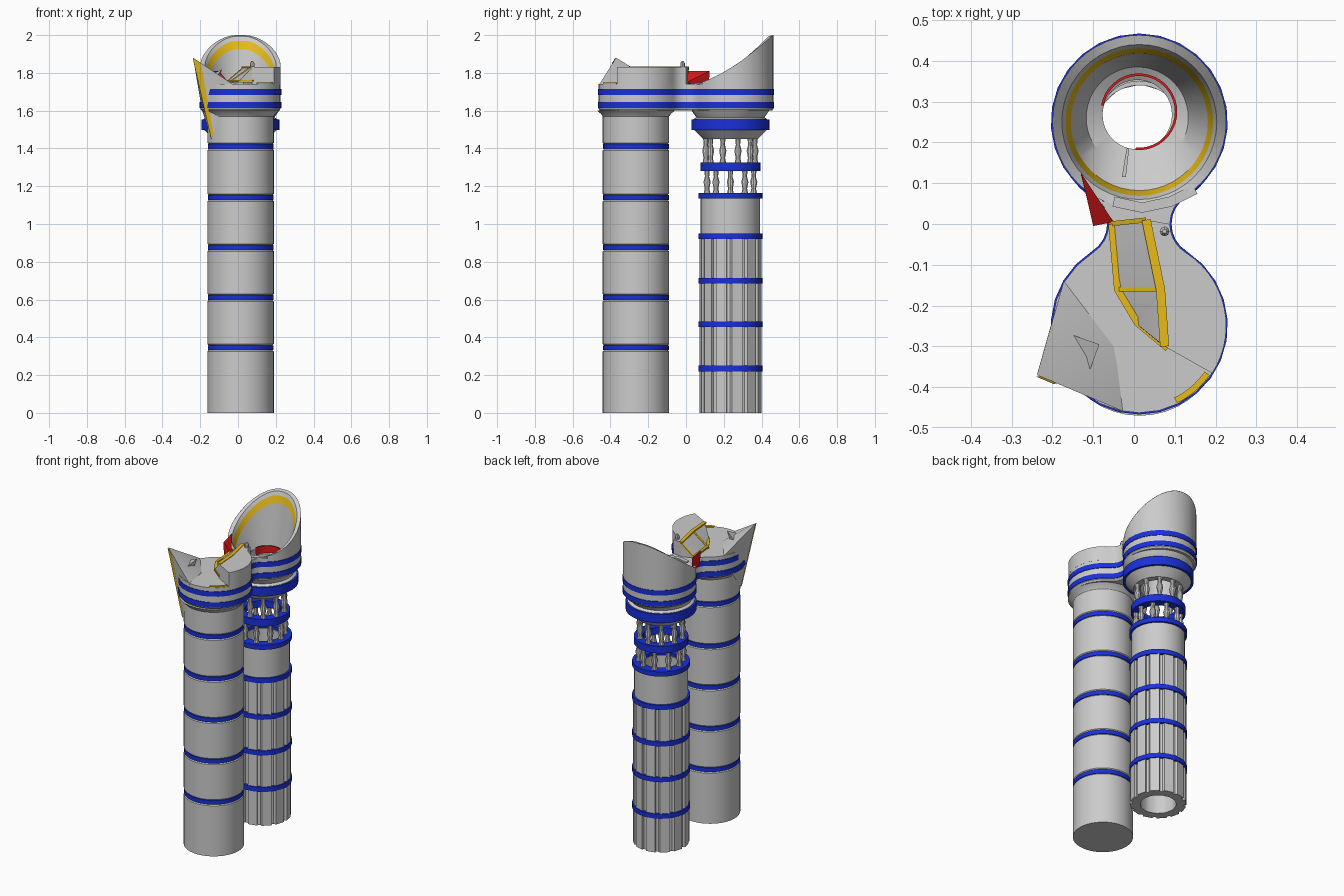
import bpy, bmesh, math
from math import cos, sin, radians, pi
from mathutils import Vector

if "Cube" in bpy.data.objects:
    bpy.data.objects.remove(bpy.data.objects["Cube"])

CX, YL, R, RF, NX = 0.013, 0.25, 0.213, 0.0825, 0.1575   # figure-eight platform
ANG = math.degrees(math.atan2(YL, NX))
FRONT, REAR = (0.014, -0.265), (CX, 0.235)


def material(name, rgb):
    m = bpy.data.materials.new(name)
    m.diffuse_color = (*rgb, 1)
    m.use_nodes = True
    m.node_tree.nodes["Principled BSDF"].inputs["Base Color"].default_value = m.diffuse_color
    return m


BLUE = material("blue", (0.01, 0.03, 0.7))
YELLOW = material("yellow", (0.8, 0.5, 0.01))
RED = material("red", (0.7, 0.01, 0.01))


def mesh(name, verts, faces, mat=None):
    me = bpy.data.meshes.new(name)
    me.from_pydata(verts, [], faces)
    bm = bmesh.new()
    bm.from_mesh(me)
    bmesh.ops.recalc_face_normals(bm, faces=bm.faces)
    bm.to_mesh(me)
    bm.free()
    ob = bpy.data.objects.new(name, me)
    bpy.context.collection.objects.link(ob)
    if mat:
        me.materials.append(mat)
    bpy.ops.object.select_all(action='DESELECT')
    ob.select_set(True)
    bpy.context.view_layer.objects.active = ob
    bpy.ops.object.shade_smooth_by_angle(angle=radians(28))
    return ob


def loft(name, rings, mat=None, tube=False, caps=False, closed=True):
    n, k = len(rings[0]), len(rings)
    faces = []
    for i in range(k if tube else k - 1):
        a, b = i * n, (i + 1) % k * n
        for j in range(n if closed else n - 1):
            h = (j + 1) % n
            faces.append((a + j, a + h, b + h, b + j))
    if caps:
        faces += [tuple(range(n)), tuple(range((k - 1) * n, k * n))]
    return mesh(name, [p for r in rings for p in r], faces, mat)


def circle(c, r, z, n=40):
    return [(c[0] + r * cos(2 * pi * i / n), c[1] + r * sin(2 * pi * i / n), z) for i in range(n)]


def lathe(name, prof, c, mat=None, n=40, tube=False):
    return loft(name, [circle(c, r, z, n) for r, z in prof], mat, tube, not tube)


def ring(name, c, r0, r1, z0, z1, mat=None):
    return lathe(name, [(r0, z0), (r1, z0), (r1, z1), (r0, z1)], c, mat, tube=True)


def arc(x, y, r, a0, a1, n):
    return [(x + r * cos(radians(a0 + (a1 - a0) * i / n)),
             y + r * sin(radians(a0 + (a1 - a0) * i / n))) for i in range(n + 1)]


def outline(o=0.0, inner=False):
    pts = arc(CX, -YL, R + o, ANG, ANG - 180 - 2 * ANG, 22)
    pts += arc(CX - NX, 0, RF - o, -ANG, ANG, 8)[1:]
    pts += arc(CX, YL, R + o, 180 + ANG, 360 - ANG if inner else -ANG, 8 if inner else 22)[1:]
    return pts + arc(CX + NX, 0, RF - o, 180 - ANG, 180 + ANG, 8)[1:-1]


def rim(y):
    return 1.74 + 0.26 * max(0, min(1, (y - 0.03) / 0.43)) ** 1.5


def prism(name, pts, z0, z1, mat=None):
    return loft(name, [[(x, y, z) for x, y in pts] for z in (z0, z1)], mat, caps=True)


def strip(name, path, w, mat, lift=0.004):
    """Flat ribbon lying just over a path"""
    rows = []
    for i, p in enumerate(path):
        d = Vector(path[min(i + 1, len(path) - 1)]) - Vector(path[max(i - 1, 0)])
        s = Vector((-d.y, d.x, 0)).normalized() * w / 2
        up = Vector((0, 0, lift))
        p = Vector(p)
        rows.append([p - s - up, p + s - up, p + s + up, p - s + up])
    return loft(name, rows, mat, caps=True)


# Front tower: bevelled drums with blue bands in the grooves
prof = [(0.176, 0)]
for i, z in enumerate((0.345, 0.61, 0.875, 1.14, 1.41)):
    prof += [(0.176, z - 0.02), (0.166, z - 0.01), (0.166, z + 0.01), (0.176, z + 0.02)]
    ring(f"front_tower_band_{i}", FRONT, 0.15, 0.174, z - 0.013, z + 0.013, BLUE)
lathe("front_tower", prof + [(0.176, 1.57), (0.185, 1.583), (0.205, 1.60)], FRONT)

# Rear tower: hollow fluted shaft
angles, radii = [], []
for i in range(12):
    for da, r in ((3, 0.165), (23, 0.165), (23.5, 0.152), (29.5, 0.152)):
        angles.append(radians(30 * i + da))
        radii.append(r)


def flute(rs, z):
    return [(REAR[0] + r * cos(a), REAR[1] + r * sin(a), z) for a, r in zip(angles, rs)]


bore = [0.105] * len(angles)
loft("rear_fluted_shaft", [flute(bore, 0), flute(radii, 0), flute(radii, 0.94), flute(bore, 0.94)], tube=True)
ring("rear_plain_shaft", REAR, 0.105, 0.157, 0.94, 1.145)
for i, z in enumerate((0.235, 0.47, 0.70, 0.935, 1.15)):
    ring(f"rear_tower_band_{i}", REAR, 0.11, 0.169, z - 0.015, z + 0.015, BLUE)
ring("baluster_ring", REAR, 0.105, 0.159, 1.28, 1.325, BLUE)

# Two tiers of balusters
for t, (z, h) in enumerate(((1.165, 0.115), (1.325, 0.125))):
    for i in range(10):
        a = 2 * pi * (i + 0.5 * t) / 10
        c = (REAR[0] + 0.13 * cos(a), REAR[1] + 0.13 * sin(a))
        lathe(f"baluster_{t}_{i}", [(0.018, z), (0.013, z + 0.2 * h), (0.02, z + 0.5 * h),
              (0.012, z + 0.75 * h), (0.015, z + h)], c, n=10)

# Flared collar beneath the rear bowl
lathe("rear_collar", [(0.105, 1.45), (0.145, 1.45), (0.195, 1.50), (0.195, 1.555), (0.18, 1.565),
      (0.195, 1.585), (0.205, 1.602), (0.105, 1.602)], REAR, tube=True)
ring("collar_band", REAR, 0.18, 0.207, 1.497, 1.553, BLUE)

# Figure-eight platform wall, deck and underside
loft("platform_wall", [[(x, y, 1.60) for x, y in outline(-0.008)], [(x, y, 1.61) for x, y in outline()],
     [(x, y, 1.725) for x, y in outline()], [(x, y, rim(y)) for x, y in outline()]])
for name, z, o in (("front_deck", 1.74, 0), ("underside", 1.60, -0.008)):
    pts = outline(o, True)
    mesh(name, [(x, y, z) for x, y in pts], [tuple(range(len(pts)))])
for i, z in enumerate((1.63, 1.70)):
    rings = [[(x, y, z + dz) for x, y in outline(o)]
             for o, dz in ((-0.01, -0.016), (0.004, -0.016), (0.004, 0.016), (-0.01, 0.016))]
    loft(f"platform_band_{i}", rings, BLUE, tube=True)


# Rear bowl with slanted rim, funnel floor and round drain
def bowl(r, drop=None, z=None, y=YL):
    return [(p[0], p[1], z if z else rim(YL + (p[1] - YL) * R / r) - drop) for p in circle((CX - 0.005 * (y != YL), y), r, 0, 48)]


loft("bowl_rim", [[(p[0], p[1], rim(p[1])) for p in circle((CX, YL), R, 0, 48)],
     bowl(0.19, 0.006), bowl(0.181, 0.03)])
loft("bowl_yellow_stripe", [bowl(0.181, 0.03), bowl(0.168, 0.075)], YELLOW)
loft("bowl_funnel", [bowl(0.168, 0.075), bowl(0.125, z=1.64, y=0.26), bowl(0.085, z=1.62, y=0.268),
     bowl(0.085, z=1.59, y=0.268)])
ring("bowl_underside", (CX, YL), 0.1, 0.205, 1.60, 1.606)

# Spiral curb inside the bowl
rows = [[(x, y, z) for x, y in arc(0.012, 0.275, r, 170, -95, 28)]
        for r, z in ((0.088, 1.61), (0.094, 1.61), (0.094, 1.67), (0.088, 1.67))]
loft("spiral_curb", rows, RED, tube=True, closed=False)
prism("curb_end_wall", [(-0.03, 0.115), (-0.018, 0.185), (-0.012, 0.185), (-0.02, 0.115)], 1.62, 1.71)
strip("neck_ledge", [(-0.05, 0.055, 1.742), (0.02, 0.04, 1.742), (0.09, 0.055, 1.742), (0.15, 0.085, 1.745)], 0.025, None)

# Raised part of the front deck and its sloping side
high = [(0.03, 0.01), (0.065, -0.16), (0.075, -0.30)]
low = [(-0.062, 0.0), (-0.048, -0.16), (0.0, -0.24), (0.074, -0.301)]
edge = arc(CX, -YL, R, -33, ANG, 14) + arc(CX + NX, 0, RF, 180 + ANG, 180, 5)[1:]
prism("raised_deck", edge + high, 1.738, 1.83)
H = [(x, y, 1.83) for x, y in high]
L = [(x, y, 1.75) for x, y in low]
mesh("deck_slope", H + L + [(0.03, 0.01, 1.738)],
     [(0, 3, 4, 1), (1, 4, 5), (1, 5, 2), (5, 6, 2), (0, 7, 3)])
strip("slope_upper_trim", H, 0.022, YELLOW)
strip("slope_lower_trim", [(x + 0.012, y, z + 0.008) for x, y, z in L], 0.026, YELLOW)
strip("slope_cross_trim", [L[1], H[1]], 0.012, YELLOW)
strip("slope_end_trim", [L[0], H[0]], 0.012, YELLOW)
strip("front_rim_trim", [(x, y, 1.744) for x, y in arc(CX, -YL, R - 0.01, -64, -35, 5)], 0.015, YELLOW)
lathe("deck_post", [(0.012, 1.82), (0.012, 1.85), (0.005, 1.862)], (0.075, -0.018), n=8)

# Left corner beak with yellow edge
tip, a, b, c = (-0.238, -0.37, 1.88), (-0.172, -0.14, 1.74), (-0.02, -0.462, 1.735), (-0.14, -0.36, 1.45)
inner, side = (-0.05, -0.30, 1.742), (-0.19, -0.20, 1.60)
mesh("corner_beak", [tip, a, b, c, inner, side],
     [(0, 1, 4), (0, 4, 2), (0, 2, 3), (0, 3, 5), (0, 5, 1), (1, 5, 3, 2, 4)])


def mix(p, q, t):
    return Vector(p).lerp(Vector(q), t)


off = Vector((-0.002, -0.004, 0))
mesh("beak_yellow_edge", [Vector(tip) + off, Vector(c) + off, mix(c, b, 0.1) + off, mix(tip, b, 0.2) + off],
     [(0, 1, 2, 3)], YELLOW)
mesh("beak_peak", [(-0.185, -0.26, 1.765), (-0.12, -0.39, 1.77), (-0.085, -0.295, 1.82), (-0.11, -0.30, 1.74)],
     [(0, 1, 2), (0, 1, 3), (1, 2, 3), (0, 2, 3)])

# Red fin at the neck
mesh("red_fin", [(-0.13, 0.125, 1.81), (-0.10, -0.005, 1.81), (-0.05, 0.005, 1.75),
     (-0.13, 0.12, 1.72), (-0.10, 0.0, 1.72)],
     [(0, 1, 2), (0, 3, 4, 1), (1, 4, 2), (0, 2, 3), (2, 4, 3)], RED)
